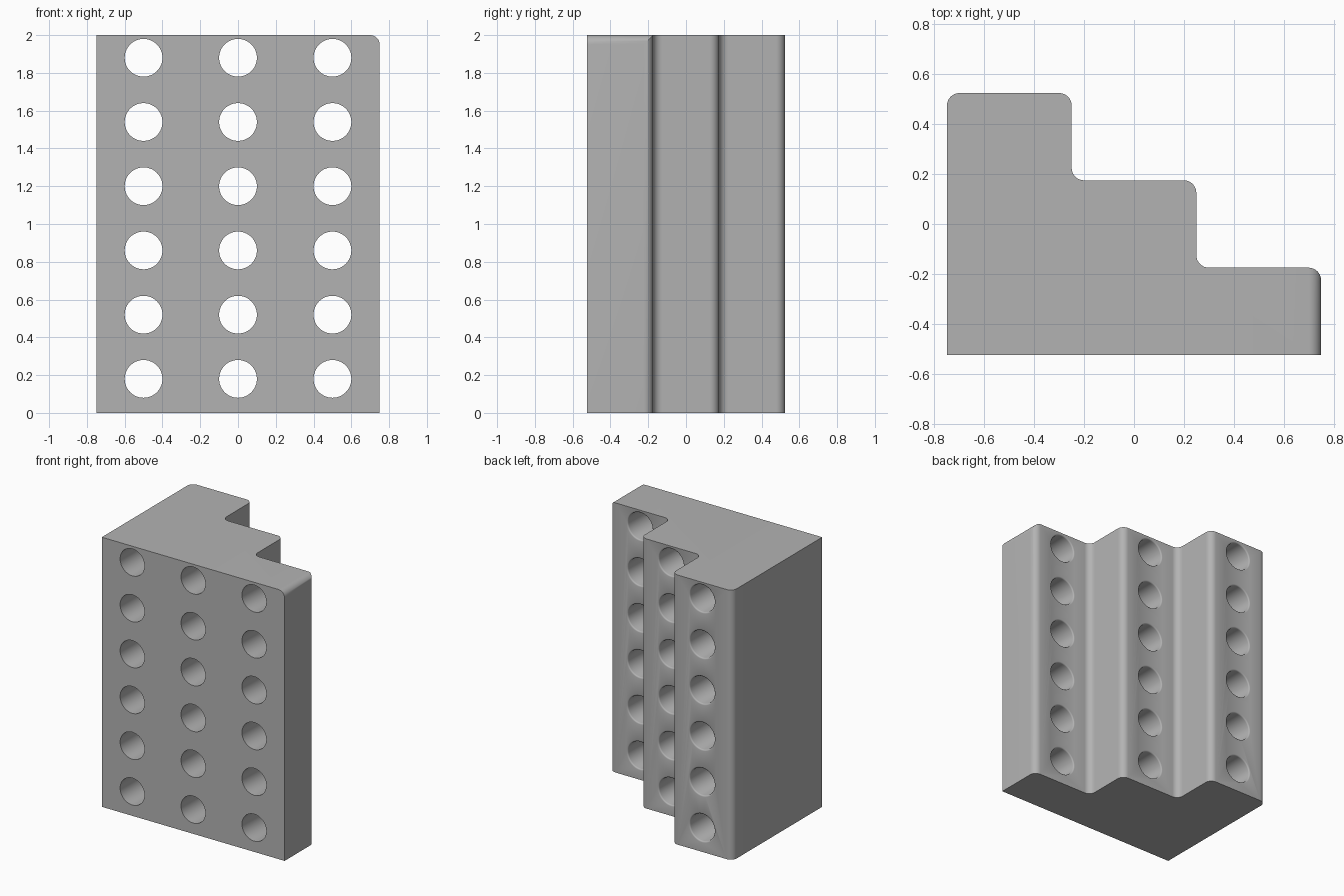
import bpy, bmesh, math
from mathutils import Matrix

cube = bpy.data.objects.get("Cube")
if cube:
    bpy.data.objects.remove(cube)

HEIGHT, ROUND, HOLE, FLARE = 2.0, 0.05, 0.1, 0.01
STEP_W, STEP_D, FRONT = 0.5, 0.35, -0.525

grey = bpy.data.materials.new("plain grey")
grey.use_nodes = True
colour = (0.45, 0.45, 0.45, 1)
grey.diffuse_color = colour
grey.node_tree.nodes["Principled BSDF"].inputs["Base Color"].default_value = colour


def make_object(name, bm):
    bmesh.ops.recalc_face_normals(bm, faces=bm.faces[:])
    mesh = bpy.data.meshes.new(name)
    bm.to_mesh(mesh)
    bm.free()
    mesh.materials.append(grey)
    ob = bpy.data.objects.new(name, mesh)
    bpy.context.collection.objects.link(ob)
    return ob


# Stepped block: staircase outline extruded upwards
outline = [(0.75, FRONT)]
for i in range(3):
    y = FRONT + STEP_D * (i + 1)
    outline += [(0.75 - STEP_W * i, y), (0.75 - STEP_W * (i + 1), y)]
outline.append((-0.75, FRONT))
bm = bmesh.new()
base = bm.faces.new([bm.verts.new((x, y, 0)) for x, y in outline])
top = bmesh.ops.extrude_face_region(bm, geom=[base])["geom"]
bmesh.ops.translate(bm, vec=(0, 0, HEIGHT),
                    verts=[v for v in top if isinstance(v, bmesh.types.BMVert)])


# Rounded upright edges behind the front, plus the top edge of the left side
def is_rounded(edge):
    a, b = (v.co for v in edge.verts)
    upright = abs(a.z - b.z) > 1 and a.y > FRONT + 0.1
    side_top = min(a.z, b.z) > 1 and min(a.x, b.x) > 0.7
    return upright or side_top


bmesh.ops.bevel(bm, geom=[e for e in bm.edges if is_rounded(e)], offset=ROUND,
                segments=8, profile=0.5, affect='EDGES')
block = make_object("stepped_block", bm)

# Hole cutters: tubes with a slightly rounded mouth at the rear face
SIDES = 48
bm = bmesh.new()
for col in range(3):
    x = 0.5 - STEP_W * col
    rear = FRONT + STEP_D * (col + 1)
    arc = [math.radians(a) for a in (0, 30, 60, 90)]
    profile = [(FRONT - 0.1, HOLE)]
    profile += [(rear - FLARE + FLARE * math.sin(a),
                 HOLE + FLARE * (1 - math.cos(a))) for a in arc]
    profile.append((rear + 0.1, HOLE + FLARE))
    for row in range(6):
        z = 0.18 + 0.34 * row
        rings = []
        for y, r in profile:
            rings.append([bm.verts.new((x + r * math.cos(t), y, z + r * math.sin(t)))
                          for t in (math.tau * k / SIDES for k in range(SIDES))])
        for a, b in zip(rings, rings[1:]):
            for k in range(SIDES):
                n = (k + 1) % SIDES
                bm.faces.new((a[k], a[n], b[n], b[k]))
        bm.faces.new(rings[0])
        bm.faces.new(rings[-1])
cutter = make_object("hole_cutter", bm)
cutter.hide_render = True

# Drill the holes, then drop the cutter
mod = block.modifiers.new("holes", 'BOOLEAN')
mod.operation = 'DIFFERENCE'
mod.solver = 'EXACT'
mod.object = cutter
bpy.context.view_layer.objects.active = block
bpy.ops.object.select_all(action='DESELECT')
block.select_set(True)
bpy.ops.object.modifier_apply(modifier=mod.name)
bpy.data.objects.remove(cutter)
bpy.ops.object.shade_smooth_by_angle(angle=math.radians(35))
